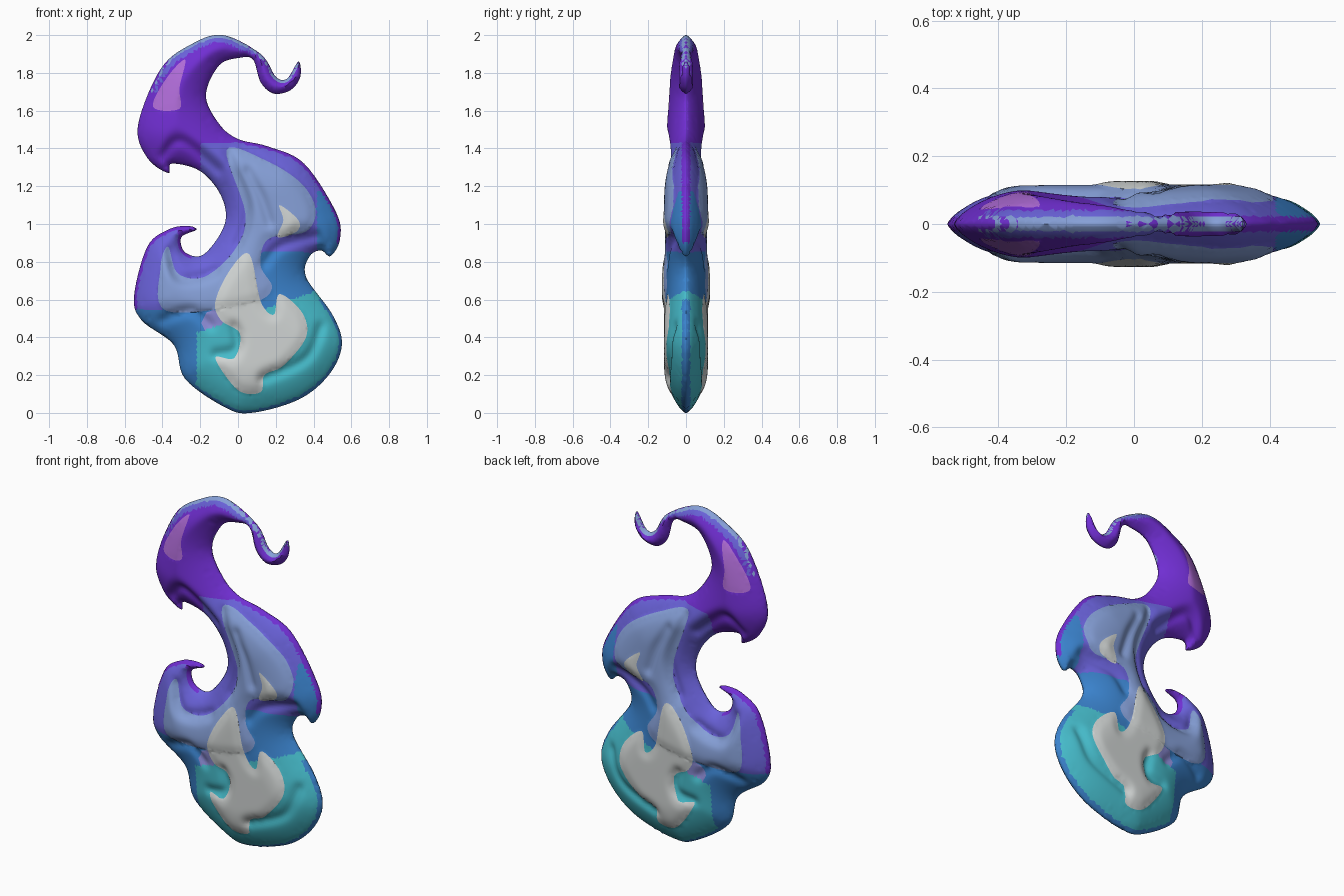
import bpy
import bmesh
import math
from mathutils import Vector, kdtree
from mathutils.geometry import delaunay_2d_cdt

cube = bpy.data.objects.get("Cube")
if cube:
    bpy.data.objects.remove(cube, do_unlink=True)

# Colours, written as display values and converted to linear
PALETTE = {
    "violet": "702ed2", "blue_violet": "6a62da", "pale_blue": "86a0d8",
    "mid_blue": "3a82cc", "teal": "46bccb", "ash_white": "d0d4d3",
    "orchid": "b06cd8", "lavender": "8c8cd6",
}
SLOTS = list(PALETTE)


def make_material(name, code):
    parts = [int(code[i:i + 2], 16) / 255 for i in (0, 2, 4)]
    linear = [c / 12.92 if c < 0.04 else ((c + 0.055) / 1.055) ** 2.4 for c in parts]
    material = bpy.data.materials.new(name)
    material.use_nodes = True
    material.diffuse_color = (*linear, 1)
    shader = material.node_tree.nodes["Principled BSDF"]
    shader.inputs["Base Color"].default_value = (*linear, 1)
    shader.inputs["Roughness"].default_value = 0.6
    return material


def spline(points, steps, closed=True):
    """Smooth curve through points given in hundredths of a unit."""
    pts = [Vector(p) / 100 for p in points]
    count = len(pts)

    def pick(i):
        return pts[i % count] if closed else pts[min(max(i, 0), count - 1)]

    curve = []
    for i in range(count if closed else count - 1):
        a, b, c, d = (pick(i + k) for k in (-1, 0, 1, 2))
        for s in range(steps):
            t = s / steps
            curve.append(b + (c - a) * (t / 2) + (a * 2 - b * 5 + c * 4 - d) * (t * t / 2)
                         + (b * 3 - a - c * 3 + d) * (t ** 3 / 2))
    return curve


def counter_clockwise(loop):
    area = sum(a.cross(b) for a, b in zip(loop, loop[1:] + loop[:1]))
    return loop if area > 0 else loop[::-1]


def search_tree(points):
    tree = kdtree.KDTree(len(points))
    for i, p in enumerate(points):
        tree.insert((p.x, p.y, 0), i)
    tree.balance()
    return tree


def distance(tree, p):
    return tree.find((p.x, p.y, 0))[2]


# Silhouette, starting at the base and running up the left side
OUTLINE = [
    (7, 0), (32, 7), (48, 20), (55, 36), (50, 52), (36, 72), (38, 83), (44, 86),
    (49, 83), (54, 92), (52, 106), (35, 132), (16, 141), (0, 145), (-10, 153),
    (-17, 168), (-10, 184), (1, 188), (8, 187), (12, 175), (19, 169), (28, 171),
    (33, 178), (32, 186), (26, 177), (20, 178), (12, 190), (-8, 200), (-25, 195),
    (-41, 182), (-53, 152), (-48, 135), (-37, 127), (-35, 132), (-20, 128),
    (-9, 115), (-7, 100), (-18, 84), (-28, 85), (-30, 93), (-22, 97), (-27, 99),
    (-37, 97), (-48, 88), (-55, 62), (-51, 49), (-34, 36), (-28, 18), (-7, 3),
]

# Overlapping licks, later ones in front: colour, border
HIGHLIGHT = [(-28, 187), (-38, 177), (-45, 162), (-31, 161), (-31, 172)]
INNER_FLAME = [(-6, 139), (14, 134), (33, 122), (41, 108), (36, 96), (16, 92), (12, 78),
               (18, 66), (6, 58), (-38, 54), (-41, 77), (-37, 88), (-32, 74), (-18, 72),
               (-2, 86), (4, 105)]
HEART = [(6, 84), (12, 59), (19, 52), (22, 63), (34, 53), (36, 40), (24, 25), (14, 20),
         (12, 11), (0, 12), (-12, 29), (-2, 29), (1, 42), (-9, 49), (-12, 59), (-4, 76)]
SPARK = [(22, 110), (32, 102), (31, 96), (21, 93), (24, 102)]
LAYERS = [("orchid", HIGHLIGHT), ("pale_blue", INNER_FLAME),
          ("ash_white", HEART), ("ash_white", SPARK)]
LIFT = 0.011

# Carved grooves between the licks
GROOVES = [
    [(-40, 136), (-30, 144), (-10, 128)],
    [(-5, 137), (5, 110), (-1, 88)],
    [(5, 128), (12, 115), (17, 100)],
    [(14, 79), (22, 88), (42, 94)],
    [(-12, 31), (-1, 34), (-2, 46)],
    [(13, 18), (36, 29), (44, 46)],
    [(-37, 86), (-30, 71), (-12, 75)],
    [(-40, 49), (-25, 54), (-14, 46)],
]

# Plan of borders, rim rings and an even interior grid
rim = spline(OUTLINE, 28)
rim_tree = search_tree(rim)
edge = rim[::4]
loops = [edge] + [counter_clockwise(spline(pts, 7)) for _, pts in LAYERS]
border_trees = [search_tree(spline(pts, 24)) for _, pts in LAYERS]
groove_tree = search_tree([p for g in GROOVES for p in spline(g, 24, closed=False)])

plan, regions = [], []
for loop in loops:
    regions.append(list(range(len(plan), len(plan) + len(loop))))
    plan.extend(loop)
taken = search_tree(plan)
for inset in (0.005, 0.016, 0.032):
    for i, p in enumerate(edge):
        tangent = (edge[(i + 1) % len(edge)] - edge[i - 1]).normalized()
        q = p + Vector((-tangent.y, tangent.x)) * inset
        if distance(rim_tree, q) > inset * 0.95 and distance(taken, q) > 0.004:
            plan.append(q)
taken = search_tree(plan)
SPACING = 0.014
for row in range(int(2 / SPACING)):
    for column in range(int(1.2 / SPACING)):
        q = Vector((-0.6 + (column + row % 2 / 2) * SPACING, row * SPACING))
        if distance(taken, q) > SPACING * 0.55:
            plan.append(q)
points, _, triangles, _, _, owners = delaunay_2d_cdt(plan, [], regions, 0, 1e-5)

inside = [(tri, own) for tri, own in zip(triangles, owners) if 0 in own]
covering = {}
for tri, own in inside:
    for v in tri:
        covering.setdefault(v, set()).update(own)


def relief(p, layers):
    """Half thickness of the flame at a point of the plan."""
    d = distance(rim_tree, p)
    if d < 0.002:
        return 0
    u = min(d / 0.25, 1)
    depth = 0.105 * (1 - (1 - u) ** 2) ** 0.75
    fade = min(d / 0.07, 1)
    for k in layers:
        if k and LAYERS[k - 1][0] != "orchid":
            depth += LIFT * fade * min(distance(border_trees[k - 1], p) / 0.04, 1)
    return depth - 0.024 * fade * math.exp(-(distance(groove_tree, p) / 0.022) ** 2)


def rim_colour(p):
    """Thin strips that follow the silhouette."""
    near, _, d = rim_tree.find((p.x, p.y, 0))
    if p.y > 1.7 and near.y - p.y > 0.4 * d:
        if d < 0.016:
            return "pale_blue"
        if d < 0.04 and p.x < 0.1:
            return "blue_violet"
    if d < 0.016:
        if p.x > 0 and 0.9 < p.y < 1.45 or p.x < -0.25 and 0.55 < p.y < 1:
            return "violet"
        if p.y < 0.6:
            return "mid_blue"
    return None


def ground_colour(p):
    """Bands from the teal base to the violet crown."""
    if p.y > 1.43 or p.x < -0.2 and p.y > 1.2:
        return "violet"
    if (p - Vector((-0.25, 0.96))).length < 0.07:
        return "violet"
    if p.x > -0.22 and p.y < 0.5 + 0.35 * p.x:
        return "teal"
    if (p - Vector((-0.13, 0.48))).length < 0.06:
        return "lavender"
    if p.y < 0.55 or p.x > 0.1 and p.y < 0.85 or p.x > 0.42 and p.y < 1.17:
        return "mid_blue"
    return "blue_violet"


def colour_of(p, own):
    top = max(own)
    return rim_colour(p) or (LAYERS[top - 1][0] if top else ground_colour(p))


# Front half of the flame
bm = bmesh.new()
verts = {v: bm.verts.new((points[v].x, -relief(points[v], own), points[v].y))
         for v, own in covering.items()}
for tri, own in inside:
    face = bm.faces.new([verts[v] for v in tri])
    centre = sum((points[v] for v in tri), Vector((0, 0))) / len(tri)
    face.material_index = SLOTS.index(colour_of(centre, own))
soft = [bv for v, bv in verts.items() if distance(rim_tree, points[v]) > 0.035]
for _ in range(3):
    bmesh.ops.smooth_vert(bm, verts=soft, factor=0.5, use_axis_y=True)
mesh = bpy.data.meshes.new("flame_body")
bm.to_mesh(mesh)
bm.free()
for name, code in PALETTE.items():
    mesh.materials.append(make_material(name, code))

# Mirrored back half and smooth shading
flame = bpy.data.objects.new("flame_body", mesh)
bpy.context.collection.objects.link(flame)
bpy.context.view_layer.objects.active = flame
flame.select_set(True)
bpy.ops.object.shade_smooth_by_angle(angle=math.radians(50))
mirror = flame.modifiers.new("back_half", "MIRROR")
mirror.use_axis = (False, True, False)
mirror.merge_threshold = 0.0005
